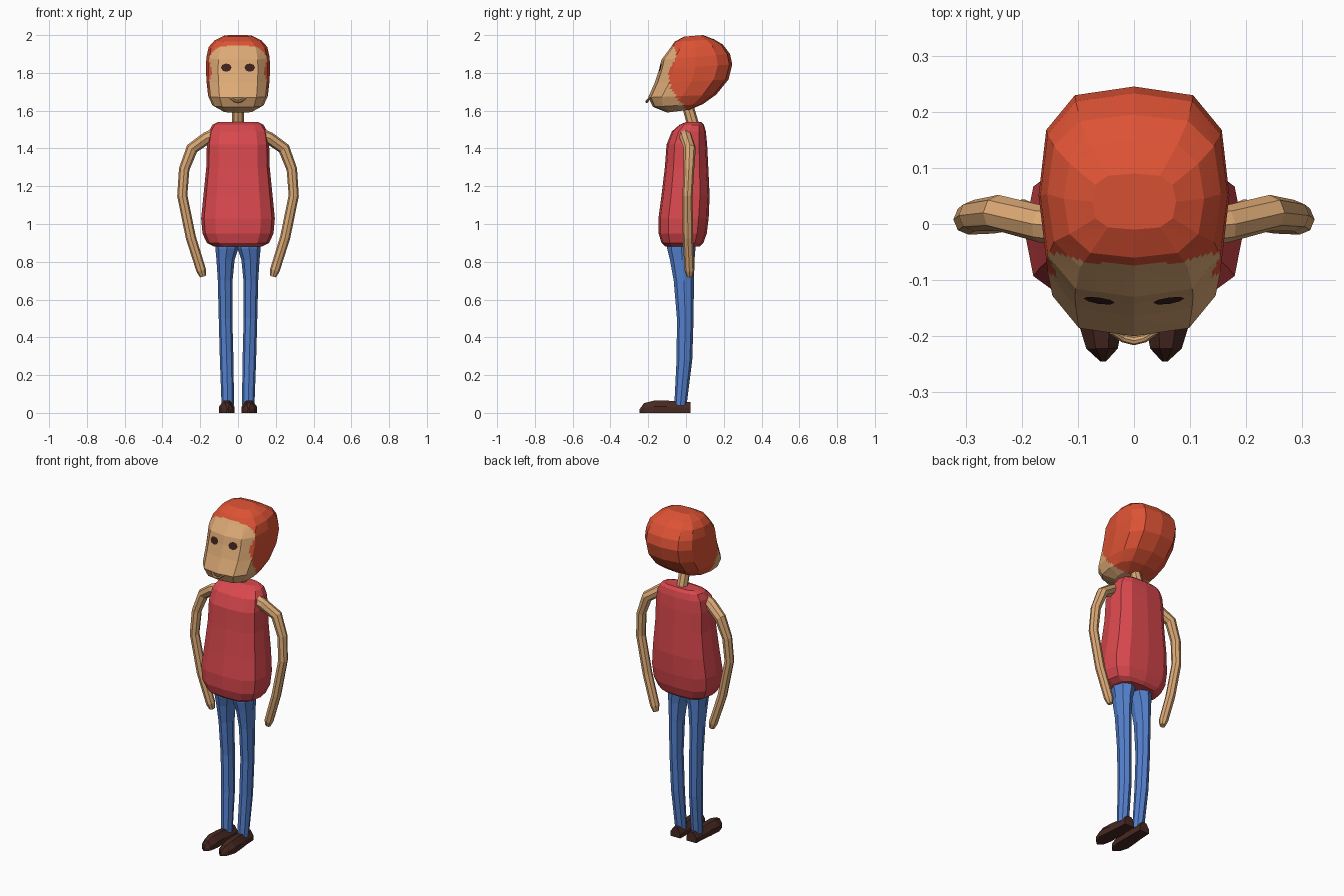
import bpy, bmesh, math
from mathutils import Vector
from mathutils.bvhtree import BVHTree

if "Cube" in bpy.data.objects:
    bpy.data.objects.remove(bpy.data.objects["Cube"])


def material(name, rgb):
    m = bpy.data.materials.new(name)
    m.diffuse_color = (*rgb, 1)
    m.use_nodes = True
    m.node_tree.nodes["Principled BSDF"].inputs["Base Color"].default_value = m.diffuse_color
    return m


SKIN = material("skin tan", (0.72, 0.40, 0.18))
HAIR = material("hair orange", (0.72, 0.085, 0.035))
SHIRT = material("shirt red", (0.69, 0.065, 0.075))
JEANS = material("trouser blue", (0.09, 0.22, 0.62))
SHOE = material("shoe brown", (0.065, 0.022, 0.016))
EYE = material("eye brown", (0.045, 0.015, 0.012))

# Half-unit cross-sections: rounded box and octagon
BOX = [(0, -1), (.62, -.92), (.92, -.6), (1, 0), (.92, .6), (.62, .92),
       (0, 1), (-.62, .92), (-.92, .6), (-1, 0), (-.92, -.6), (-.62, -.92)]
OCT = [(math.sin(a * math.pi / 4), -math.cos(a * math.pi / 4)) for a in range(8)]


def ring(xc, w, yf, yb, zf, zb, section):
    """Cross-section between a front point and a back point."""
    out = []
    for u, v in section:
        t = (v + 1) / 2
        out.append(Vector((xc + w * u, yf + (yb - yf) * t, zf + (zb - zf) * t)))
    return out


def loft_bm(rings):
    bm = bmesh.new()
    vs = [[bm.verts.new(p) for p in r] for r in rings]
    n = len(vs[0])
    for a, b in zip(vs, vs[1:]):
        for i in range(n):
            bm.faces.new((a[i], a[(i + 1) % n], b[(i + 1) % n], b[i]))
    bm.faces.new(vs[0])
    bm.faces.new(vs[-1])
    bmesh.ops.recalc_face_normals(bm, faces=bm.faces)
    return bm


def finish(name, bm, *mats):
    me = bpy.data.meshes.new(name)
    bm.to_mesh(me)
    bm.free()
    for m in mats:
        me.materials.append(m)
    ob = bpy.data.objects.new(name, me)
    bpy.context.collection.objects.link(ob)
    return ob


def tube(name, path, mat, section=OCT):
    """Path points are (x, y, z, radius)."""
    pts = [Vector(p[:3]) for p in path]
    rings = []
    for i, p in enumerate(pts):
        t = (pts[min(i + 1, len(pts) - 1)] - pts[max(i - 1, 0)]).normalized()
        side = t.cross(Vector((0, 1, 0))).normalized()
        up = side.cross(t)
        rings.append([p + (side * u + up * v) * path[i][3] for u, v in section])
    return finish(name, loft_bm(rings), mat)


# Head: tilted rings (half width, front y, back y, front z, back z)
HEAD = [(.08, -.10, .02, 1.59, 1.605), (.135, -.175, .09, 1.62, 1.635),
        (.158, -.20, .16, 1.67, 1.685), (.167, -.165, .225, 1.75, 1.765),
        (.17, -.142, .245, 1.82, 1.845), (.167, -.13, .233, 1.87, 1.90),
        (.155, -.088, .195, 1.925, 1.95), (.125, -.06, .15, 1.965, 1.977),
        (.075, -.01, .09, 1.992, 2.0)]
HAIRLINE = [(1.58, .02), (1.61, 0), (1.70, -.075), (1.80, -.095),
            (1.88, -.052), (1.92, -.055), (1.965, -.085), (2.01, -.12)]


def hairline(z):
    for (z0, y0), (z1, y1) in zip(HAIRLINE, HAIRLINE[1:]):
        if z <= z1:
            return y0 + (y1 - y0) * (z - z0) / (z1 - z0)
    return -1


bm = loft_bm([ring(0, *r, BOX) for r in HEAD])
bmesh.ops.poke(bm, faces=[f for f in bm.faces if len(f.verts) > 4])
bmesh.ops.subdivide_edges(bm, edges=bm.edges[:], cuts=5, use_grid_fill=True)
for f in bm.faces:
    c = f.calc_center_median()
    f.material_index = 0 if c.y < hairline(c.z) else 1
head_surface = BVHTree.FromBMesh(bm)
finish("head", bm, SKIN, HAIR)

# Eyes: thin discs laid on the face
for s, side in ((-1, "right"), (1, "left")):
    bm = bmesh.new()

    def on_face(x, z):
        hit = head_surface.ray_cast(Vector((x, -1, z)), Vector((0, 1, 0)))[0]
        return bm.verts.new((x, hit.y - .005, z))

    cx, cz = s * .062, 1.828
    mid = on_face(cx, cz)
    rim = [on_face(cx + .028 * u, cz + .022 * v) for u, v in OCT]
    for i in range(8):
        bm.faces.new((mid, rim[i], rim[(i + 1) % 8]))
    finish(side + "_eye", bm, EYE)

# Smiling lip
tube("lip", [(-.04, -.192, 1.668, .005), (-.02, -.204, 1.653, .007),
             (0, -.208, 1.648, .008), (.02, -.204, 1.653, .007),
             (.04, -.192, 1.668, .005)], SKIN)

# Neck, leaning forward
tube("neck", [(0, .045, 1.50, .032), (0, .005, 1.64, .03)], SKIN)

# Shirt: (half width, front y, back y, z)
TORSO = [(.13, -.11, .075, .882), (.165, -.13, .092, .90), (.188, -.145, .11, .95),
         (.195, -.146, .12, 1.03), (.183, -.13, .125, 1.15), (.168, -.112, .118, 1.30),
         (.165, -.103, .112, 1.42), (.155, -.075, .105, 1.49),
         (.135, -.035, .095, 1.525), (.105, .0, .08, 1.54)]
finish("shirt", loft_bm([ring(0, w, a, b, z, z, BOX) for w, a, b, z in TORSO]), SHIRT)

# Limbs, one set per side
ARM = [(.11, -.005, 1.475, .036), (.165, .0, 1.455, .033), (.243, .02, 1.40, .032),
       (.285, .015, 1.29, .028), (.295, .008, 1.15, .027), (.25, .01, .93, .027),
       (.195, .018, .755, .026), (.186, .02, .722, .016)]
# (centre x, half width, front y, back y, z)
LEG = [(.06, .062, -.10, .055, .93), (.059, .061, -.10, .05, .87),
       (.066, .048, -.085, .045, .81), (.068, .039, -.065, .042, .70),
       (.066, .036, -.048, .04, .50), (.06, .036, -.05, .033, .28),
       (.054, .033, -.062, .003, .04)]
ARCH = [(1, 0), (1, .5), (.4, 1), (-.4, 1), (-1, .5), (-1, 0)]
# (y, centre x, half width, height)
FOOT = [(.025, .053, .032, .058), (-.04, .054, .034, .06), (-.10, .057, .038, .065),
        (-.17, .06, .041, .065), (-.222, .057, .028, .052), (-.245, .055, .005, .02)]
for s, side in ((-1, "right"), (1, "left")):
    tube(side + "_arm", [(s * x, y, z, r) for x, y, z, r in ARM], SKIN)
    finish(side + "_trouser_leg",
           loft_bm([ring(s * x, w, a, b, z, z, OCT) for x, w, a, b, z in LEG]), JEANS)
    finish(side + "_shoe",
           loft_bm([[Vector((s * x + w * u, y, h * v)) for u, v in ARCH]
                    for y, x, w, h in FOOT]), SHOE)
